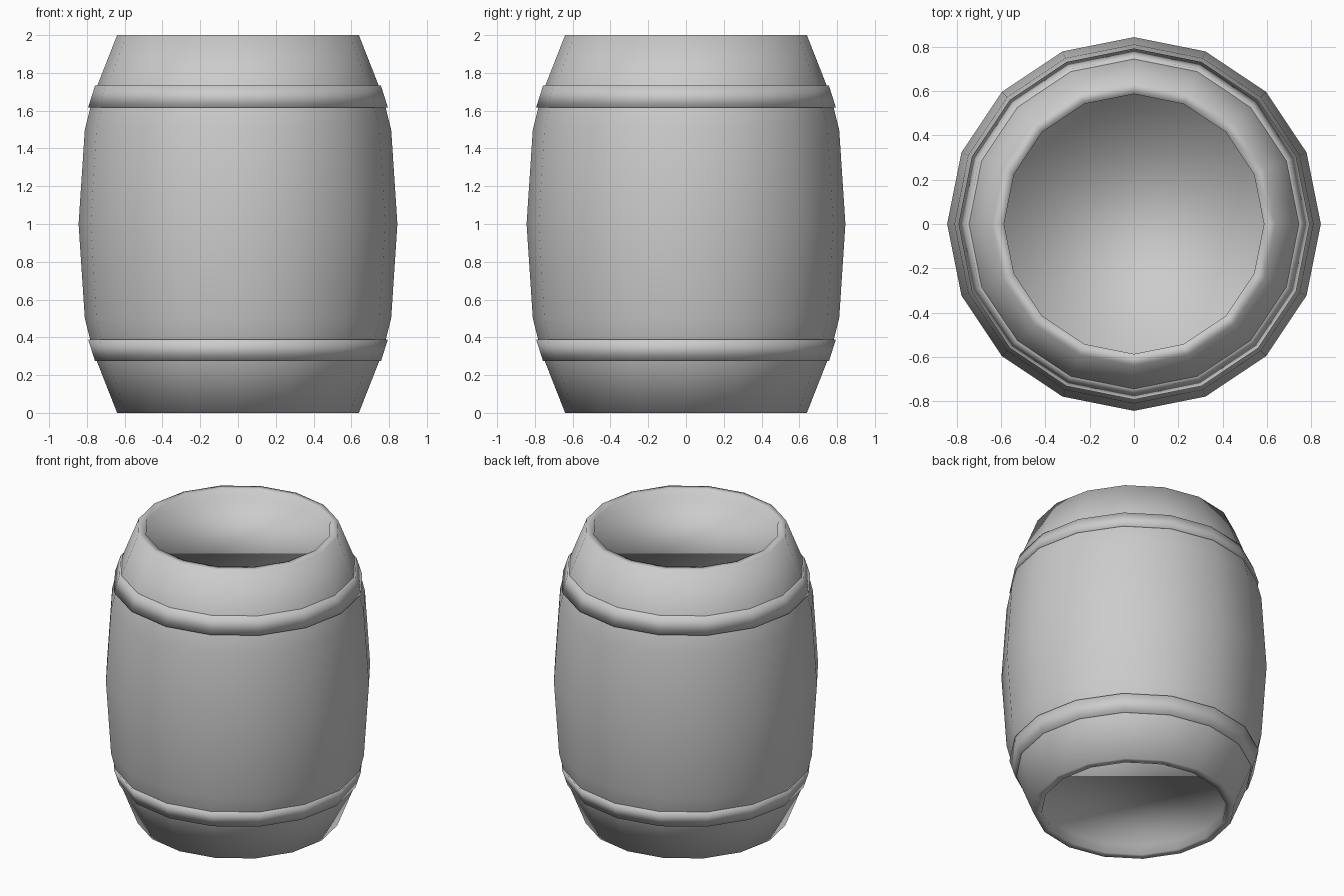
import bpy, bmesh
from math import sin, cos, tau

if "Cube" in bpy.data.objects:
    bpy.data.objects.remove(bpy.data.objects["Cube"])

SIDES = 16

def lathe(name, profile, caps=False):
    """Spin (radius, z) points round z; optionally fill both end loops."""
    bm = bmesh.new()
    rings = [[bm.verts.new((r * cos(tau * i / SIDES), r * sin(tau * i / SIDES), z))
              for i in range(SIDES)] for r, z in profile]
    for a, b in zip(rings, rings[1:]):
        for i in range(SIDES):
            j = (i + 1) % SIDES
            bm.faces.new((a[i], a[j], b[j], b[i]))
    if caps:
        bm.faces.new(rings[0][::-1])
        bm.faces.new(rings[-1])
    for f in bm.faces:
        f.smooth = True
    mesh = bpy.data.meshes.new(name)
    bm.to_mesh(mesh)
    bm.free()
    obj = bpy.data.objects.new(name, mesh)
    bpy.context.collection.objects.link(obj)
    return obj

# Bulging body with a shallow recessed lid at each end
upper = [(0.844, 1.0), (0.811, 1.5), (0.781, 1.62), (0.746, 1.73),
         (0.64, 2.0), (0.587, 2.0), (0.587, 1.935)]
lower = [(r, 2 - z) for r, z in upper[:0:-1]]
lathe("barrel_body", lower + upper, caps=True)

# Raised hoops following the slope of the body, mirrored top to bottom
hoop = [(0.775, 1.618), (0.793, 1.618), (0.757, 1.732), (0.74, 1.732)]
lathe("upper_hoop", hoop)
lathe("lower_hoop", [(r, 2.006 - z) for r, z in hoop[::-1]])
